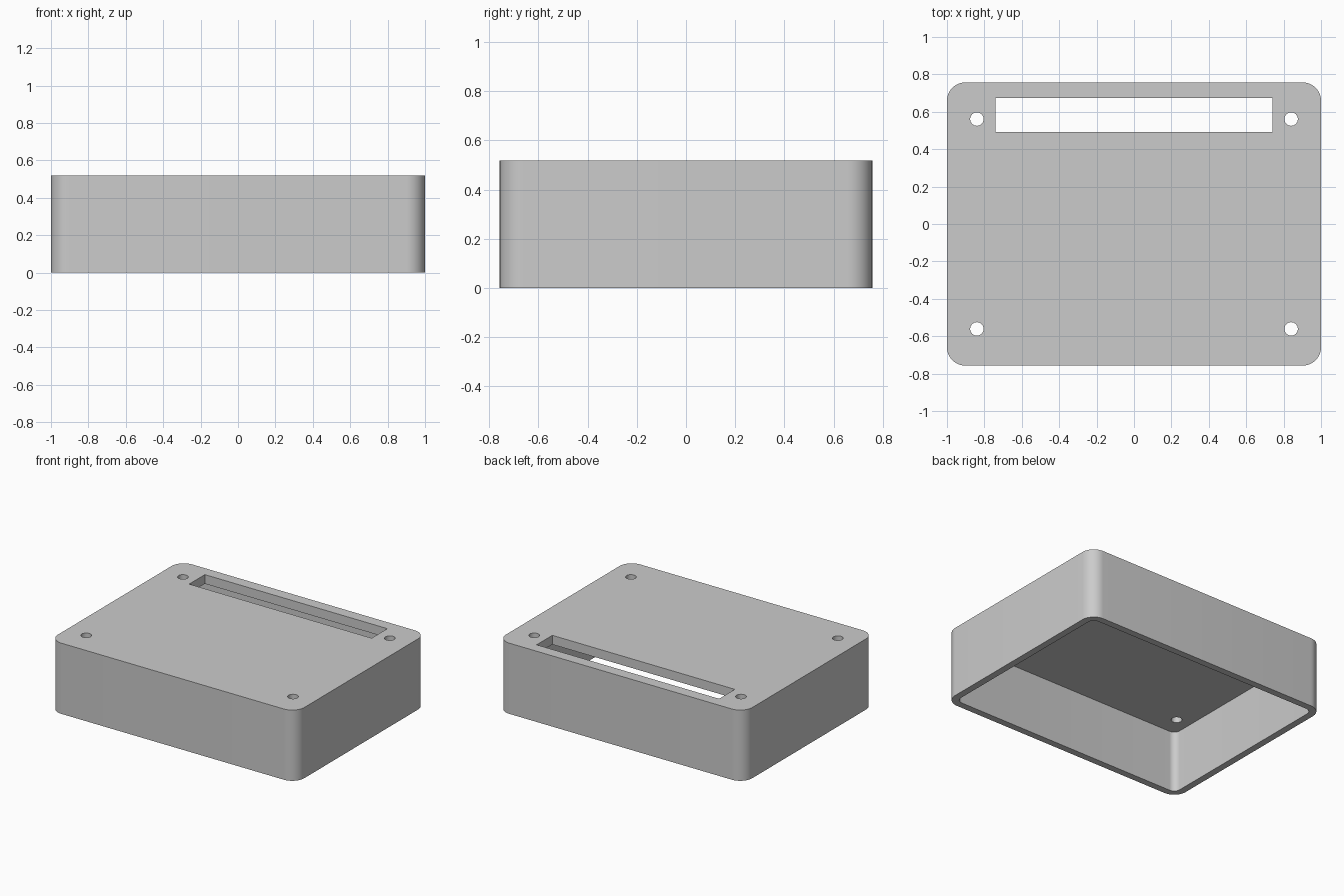
import bpy, bmesh
from math import pi, cos, sin, radians

WIDTH, DEPTH, HEIGHT = 2.0, 1.514, 0.519
WALL, ROOF, RADIUS = 0.05, 0.067, 0.098

if "Cube" in bpy.data.objects:
    bpy.data.objects.remove(bpy.data.objects["Cube"])

grey = bpy.data.materials.new("plain grey")
grey.use_nodes = True
colour = (0.6, 0.6, 0.6, 1)
grey.diffuse_color = colour
grey.node_tree.nodes["Principled BSDF"].inputs["Base Color"].default_value = colour


def rounded_rect(w, d, r, steps=12):
    """Outline of a rectangle with round corners, counter-clockwise."""
    pts = []
    for i, (sx, sy) in enumerate([(1, 1), (-1, 1), (-1, -1), (1, -1)]):
        for k in range(steps + 1):
            a = (i + k / steps) * pi / 2
            pts.append((sx * (w / 2 - r) + r * cos(a), sy * (d / 2 - r) + r * sin(a)))
    return pts


def prism(name, outline, z0, z1, at=(0, 0)):
    """Extrude an outline from z0 to z1."""
    bm = bmesh.new()
    face = bm.faces.new([bm.verts.new((x + at[0], y + at[1], z0)) for x, y in outline])
    top = bmesh.ops.extrude_face_region(bm, geom=[face])["geom"]
    verts = [v for v in top if isinstance(v, bmesh.types.BMVert)]
    bmesh.ops.translate(bm, verts=verts, vec=(0, 0, z1 - z0))
    bmesh.ops.recalc_face_normals(bm, faces=bm.faces)
    mesh = bpy.data.meshes.new(name)
    bm.to_mesh(mesh)
    bm.free()
    obj = bpy.data.objects.new(name, mesh)
    bpy.context.collection.objects.link(obj)
    mesh.materials.append(grey)
    return obj


# Outer shell, open underneath
cover = prism("enclosure_cover", rounded_rect(WIDTH, DEPTH, RADIUS), 0, HEIGHT)
cutters = [prism("cavity_cutter",
                 rounded_rect(WIDTH - 2 * WALL, DEPTH - 2 * WALL, RADIUS - WALL),
                 -0.1, HEIGHT - ROOF)]

# Long slot near the back edge
slot = [(-0.741, -0.091), (0.741, -0.091), (0.741, 0.091), (-0.741, 0.091)]
cutters.append(prism("slot_cutter", slot, 0.3, 0.7, (0, 0.583)))

# Four screw holes
circle = [(0.036 * cos(k * pi / 16), 0.036 * sin(k * pi / 16)) for k in range(32)]
for sx in (-1, 1):
    for sy in (-1, 1):
        cutters.append(prism("screw_hole_cutter", circle, 0.3, 0.7, (sx * 0.84, sy * 0.561)))

# Cut the openings and drop the cutters
bpy.context.view_layer.objects.active = cover
for cutter in cutters:
    cutter.hide_render = True
    mod = cover.modifiers.new("cut", "BOOLEAN")
    mod.operation, mod.solver, mod.object = "DIFFERENCE", "EXACT", cutter
    bpy.ops.object.modifier_apply(modifier=mod.name)
    bpy.data.objects.remove(cutter)

# Smooth corners, crisp edges
bpy.ops.object.select_all(action="DESELECT")
cover.select_set(True)
bpy.ops.object.shade_smooth_by_angle(angle=radians(30))
